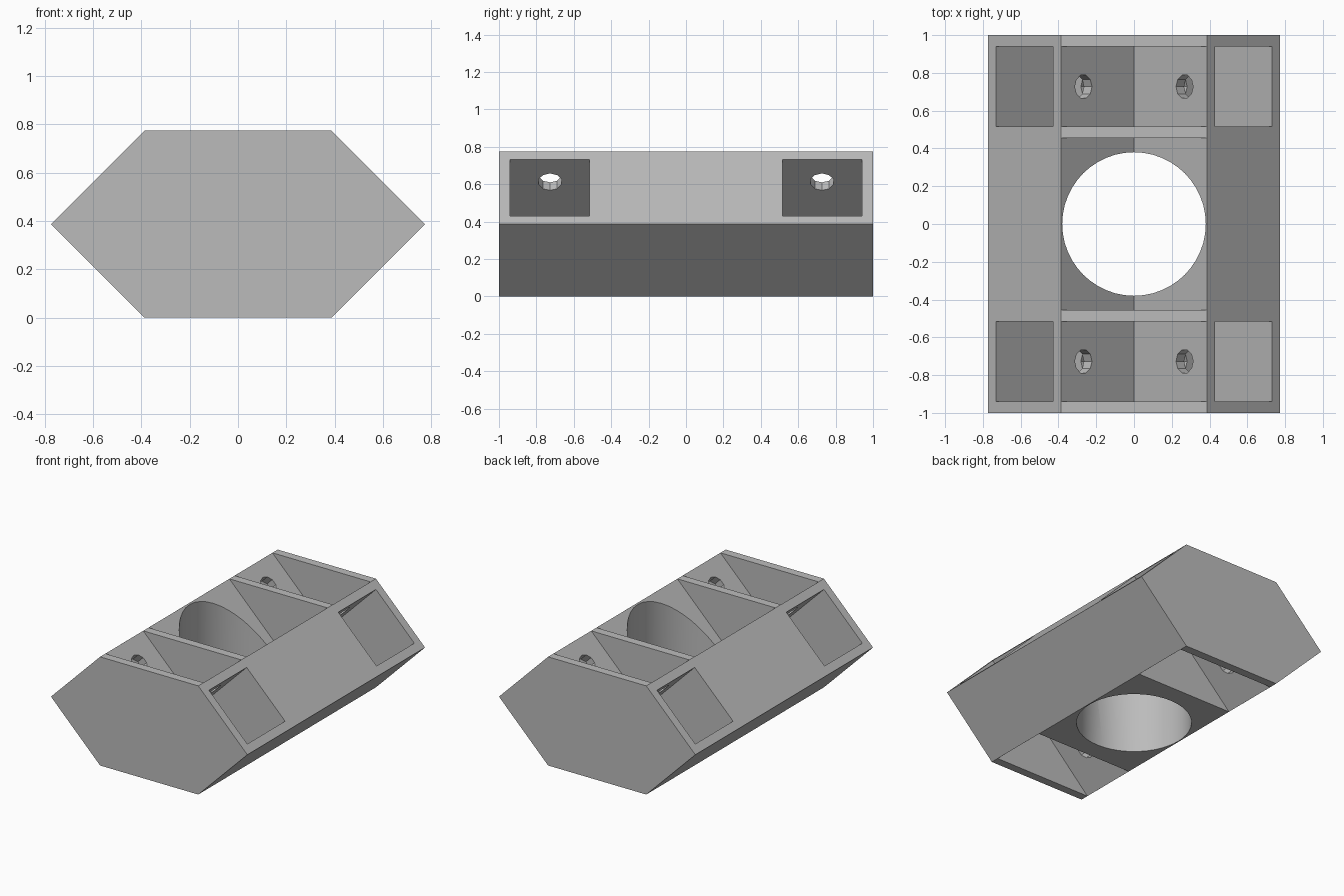
import bpy, bmesh, math
from mathutils import Vector, Matrix

cube = bpy.data.objects.get("Cube")
if cube:
    bpy.data.objects.remove(cube, do_unlink=True)

HALF = 0.387          # half height, also half the flat top width
WALL = 0.06
SIDE = HALF * math.sqrt(2)   # side of each tilted square tube

grey = bpy.data.materials.new("plain grey")
grey.use_nodes = True
grey.diffuse_color = (0.5, 0.5, 0.5, 1)
grey.node_tree.nodes["Principled BSDF"].inputs["Base Color"].default_value = (0.5, 0.5, 0.5, 1)


def make_object(name, bm):
    bmesh.ops.recalc_face_normals(bm, faces=bm.faces)
    mesh = bpy.data.meshes.new(name)
    bm.to_mesh(mesh)
    bm.free()
    mesh.materials.append(grey)
    obj = bpy.data.objects.new(name, mesh)
    bpy.context.collection.objects.link(obj)
    return obj


def prism(name, profile, y0, y1):
    """Extrude an x-z profile along y."""
    bm = bmesh.new()
    face = bm.faces.new([bm.verts.new((x, y0, z)) for x, z in profile])
    new = bmesh.ops.extrude_face_region(bm, geom=[face])["geom"]
    bmesh.ops.translate(bm, vec=(0, y1 - y0, 0),
                        verts=[v for v in new if isinstance(v, bmesh.types.BMVert)])
    return make_object(name, bm)


def rod(name, centre, axis, radius, length, sides):
    bm = bmesh.new()
    turn = Vector(axis).to_track_quat('Z', 'Y').to_matrix().to_4x4()
    bmesh.ops.create_cone(bm, cap_ends=True, segments=sides, radius1=radius, radius2=radius,
                          depth=length, matrix=Matrix.Translation(centre) @ turn)
    return make_object(name, bm)


# Hexagonal block
body = prism("bracket_body", [(-2 * HALF, HALF), (-HALF, 2 * HALF), (HALF, 2 * HALF),
                              (2 * HALF, HALF), (HALF, 0), (-HALF, 0)], -1, 1)
bpy.context.view_layer.objects.active = body
body.select_set(True)


def cut(cutter):
    cutter.hide_render = True
    mod = body.modifiers.new("cut", 'BOOLEAN')
    mod.operation = 'DIFFERENCE'
    mod.solver = 'EXACT'
    mod.object = cutter
    bpy.ops.object.modifier_apply(modifier=mod.name)
    bpy.data.objects.remove(cutter, do_unlink=True)


# V grooves on top (three bays) and underneath (two end bays)
reach = HALF + 0.1
top_v = [(0, HALF + 0.001), (reach, HALF + reach), (-reach, HALF + reach)]
low_v = [(0, HALF - 0.001), (reach, HALF - reach), (-reach, HALF - reach)]
near, far = 0.515, 0.94
cut(prism("middle_groove", top_v, -0.455, 0.455))
for y0, y1 in ((near, far), (-far, -near)):
    cut(prism("top_groove", top_v, y0, y1))
    cut(prism("bottom_groove", low_v, y0, y1))

# Square pockets sunk into the upper slopes
along = Vector((1, -1)).normalized() * (SIDE / 2 - WALL)
inward = Vector((-1, -1)).normalized()
slope_mid = Vector((1.5 * HALF, 1.5 * HALF))
outer, floor = slope_mid - inward * 0.1, slope_mid + inward * (SIDE - WALL)
pocket = [outer - along, outer + along, floor + along, floor - along]
for side in (1, -1):
    for y0, y1 in ((near, far), (-far, -near)):
        cut(prism("pocket", [(side * p.x, p.y) for p in pocket], y0, y1))

# Screw holes through the pocket walls and floors
for side in (1, -1):
    for y in (0.727, -0.727):
        cut(rod("wall_hole", (side * 0.268, y, HALF + 0.268), (side, 0, -1), 0.064, 0.2, 10))
        cut(rod("floor_hole", (side * HALF / 2, y, HALF / 2), (side, 0, 1), 0.064, 0.2, 10))

# Large central bore
cut(rod("bore", (0, 0, HALF), (0, 0, 1), 0.38, 2, 48))

bpy.ops.object.shade_smooth_by_angle(angle=math.radians(20))
